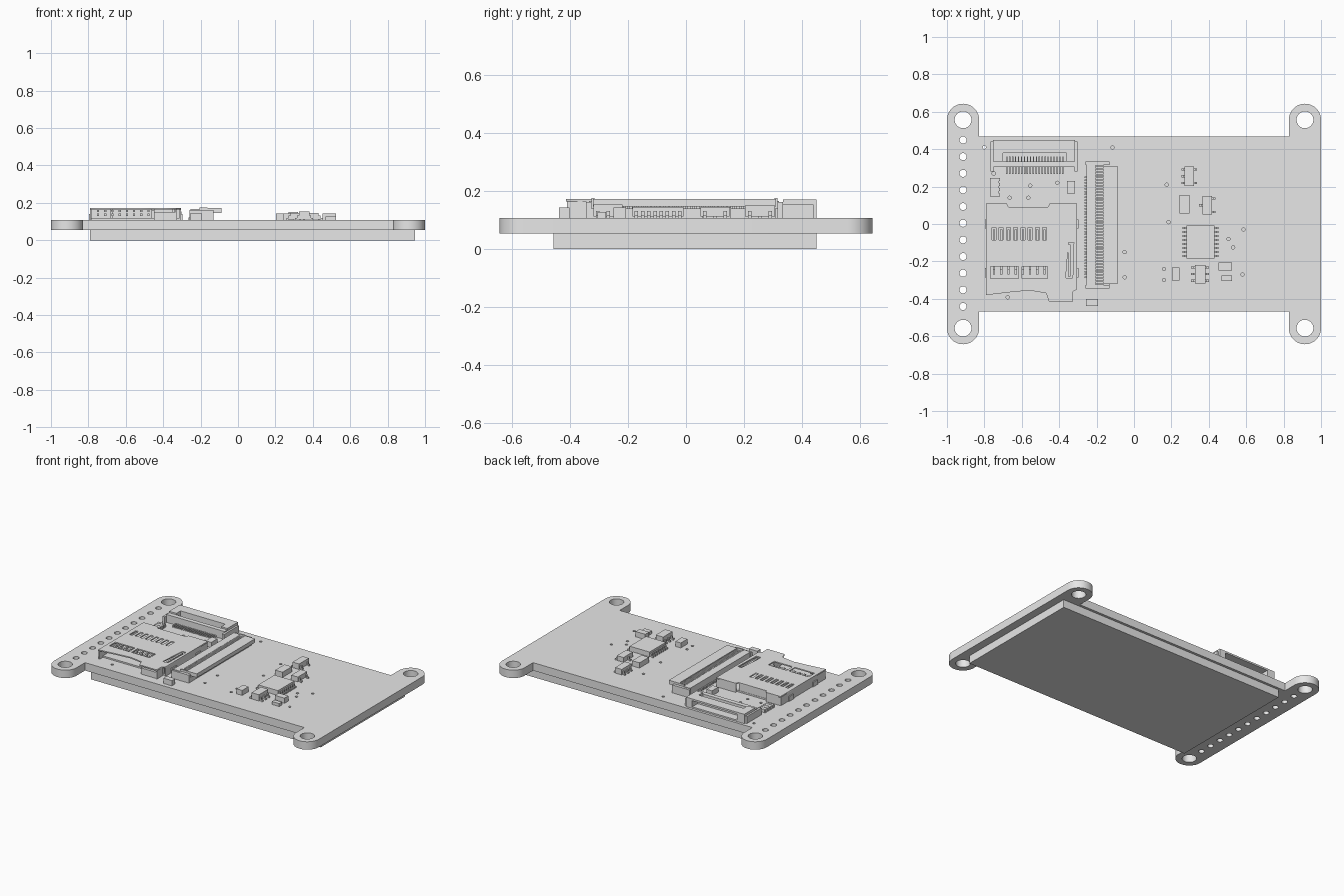
import bpy, bmesh, math
from mathutils import Matrix, Vector

cube = bpy.data.objects.get("Cube")
if cube:
    bpy.data.objects.remove(cube, do_unlink=True)

grey = bpy.data.materials.new("light_grey")
grey.use_nodes = True
grey.diffuse_color = (0.8, 0.8, 0.8, 1)
grey.node_tree.nodes["Principled BSDF"].inputs["Base Color"].default_value = (0.8, 0.8, 0.8, 1)

BOTTOM, TOP = 0.054, 0.108  # faces of the circuit board


def add_object(name, mesh):
    obj = bpy.data.objects.new(name, mesh)
    mesh.materials.clear()
    mesh.materials.append(grey)
    bpy.context.scene.collection.objects.link(obj)
    return obj


def arc(cx, cy, r, start, end, steps):
    """Points on an arc, angles in degrees."""
    angles = [math.radians(start + (end - start) * i / steps) for i in range(steps + 1)]
    return [(cx + r * math.cos(a), cy + r * math.sin(a)) for a in angles]


def circle(cx, cy, r, steps=24):
    return arc(cx, cy, r, 0, 360, steps)[:-1]


def rect(x0, x1, y0, y1):
    return [(x0, y0), (x1, y0), (x1, y1), (x0, y1)]


def plate(name, loops, z0, z1):
    """Flat plate: the first loop is the outline, the rest are holes."""
    curve = bpy.data.curves.new(name, "CURVE")
    curve.dimensions = "2D"
    curve.fill_mode = "BOTH"
    curve.extrude = (z1 - z0) / 2
    for loop in loops:
        spline = curve.splines.new("POLY")
        spline.points.add(len(loop) - 1)
        for point, (x, y) in zip(spline.points, loop):
            point.co = (x, y, 0, 1)
        spline.use_cyclic_u = True
    temp = bpy.data.objects.new(name + "_outline", curve)
    bpy.context.scene.collection.objects.link(temp)
    graph = bpy.context.evaluated_depsgraph_get()
    mesh = bpy.data.meshes.new_from_object(temp.evaluated_get(graph))
    bpy.data.objects.remove(temp, do_unlink=True)
    bm = bmesh.new()
    bm.from_mesh(mesh)
    bmesh.ops.remove_doubles(bm, verts=bm.verts, dist=1e-5)
    bmesh.ops.translate(bm, verts=bm.verts, vec=(0, 0, (z0 + z1) / 2))
    bmesh.ops.recalc_face_normals(bm, faces=bm.faces)
    bm.to_mesh(mesh)
    bm.free()
    return add_object(name, mesh)


def boxes(name, items):
    """One object from boxes given as (x0, x1, y0, y1, z0, z1)."""
    bm = bmesh.new()
    for x0, x1, y0, y1, z0, z1 in items:
        centre = Vector((x0 + x1, y0 + y1, z0 + z1)) / 2
        size = Matrix.Diagonal((x1 - x0, y1 - y0, z1 - z0, 1))
        bmesh.ops.create_cube(bm, size=1, matrix=Matrix.Translation(centre) @ size)
    mesh = bpy.data.meshes.new(name)
    bm.to_mesh(mesh)
    bm.free()
    return add_object(name, mesh)


def row(start, end, count):
    return [start + (end - start) * i / (count - 1) for i in range(count)]


# Display panel under the board
boxes("display_panel", [(-0.79, 0.945, -0.457, 0.45, 0, BOTTOM)])

# Circuit board with four mounting ears, header holes and vias
EX, EY, ER = 0.914, 0.557, 0.086
half = [(EX - ER, 0.467)] + arc(EX, EY, ER, 180, 0, 24)
half += arc(EX, -EY, ER, 0, -180, 24) + [(EX - ER, -0.467)]
outline = half + [(-x, y) for x, y in reversed(half)]
holes = [circle(sx * EX, sy * EY, 0.045, 32) for sx in (-1, 1) for sy in (-1, 1)]
holes += [circle(-EX, y, 0.019) for y in row(-0.441, 0.449, 11)]
vias = [(-0.8, 0.41), (-0.115, 0.41), (-0.05, -0.15), (-0.05, -0.285), (0.175, 0.21),
        (0.185, 0.01), (0.16, -0.24), (0.16, -0.3), (0.505, -0.08), (0.53, -0.125),
        (0.585, -0.03), (0.58, -0.27), (-0.75, 0.27), (-0.41, 0.22), (-0.555, 0.205),
        (-0.665, 0.14), (-0.565, 0.14), (-0.675, -0.392)]
holes += [circle(x, y, 0.009, 12) for x, y in vias]
board = plate("circuit_board", [outline] + holes, BOTTOM, TOP)
bpy.ops.object.select_all(action="DESELECT")
board.select_set(True)
bpy.context.view_layer.objects.active = board
bpy.ops.object.shade_smooth_by_angle()

# Card socket: pressed metal shell with slots
shell = [(-0.79, 0.11), (-0.68, 0.11), (-0.67, 0.09), (-0.46, 0.09), (-0.45, 0.11),
         (-0.305, 0.11), (-0.305, -0.35), (-0.325, -0.36), (-0.325, -0.414),
         (-0.455, -0.414), (-0.47, -0.37), (-0.56, -0.355), (-0.665, -0.365), (-0.79, -0.38)]
fingers = row(-0.749, -0.478, 8)
slots = [rect(x - 0.011, x + 0.011, -0.085, -0.018) for x in fingers]
slots += [rect(-0.767, -0.618, -0.292, -0.227), rect(-0.6, -0.462, -0.292, -0.227)]
slots.append([(-0.365, -0.29), (-0.328, -0.29), (-0.322, -0.1), (-0.35, -0.1)])
plate("card_socket_shell", [shell] + slots, 0.165, 0.173)
boxes("card_socket_walls", [
    (-0.79, -0.782, -0.375, 0.105, TOP, 0.166),
    (-0.313, -0.305, -0.345, 0.105, TOP, 0.166),
    (-0.333, -0.325, -0.41, -0.345, TOP, 0.166),
    (-0.785, -0.68, 0.098, 0.106, TOP, 0.166),
    (-0.67, -0.46, 0.08, 0.088, TOP, 0.166),
    (-0.45, -0.31, 0.098, 0.106, TOP, 0.166)])
boxes("card_socket_tabs", [(x - 0.004, x + 0.004, y - 0.025, y + 0.025, TOP, 0.14)
                           for x in (-0.793, -0.301) for y in (-0.26, 0.0)])
boxes("card_socket_tray", [(-0.785, -0.31, -0.34, 0.09, TOP, 0.118),
                           (-0.45, -0.33, -0.405, -0.3, TOP, 0.15)])
boxes("card_contacts", [(x - 0.006, x + 0.006, y0, y1, z, z + 0.012) for x in fingers
                        for y0, y1, z in ((-0.24, -0.03, 0.13), (-0.27, -0.24, 0.15))])
boxes("card_latch_spring", [(-0.352, -0.34, -0.28, -0.11, 0.12, 0.168)])

# Ribbon connector with teeth, lever and solder pins
boxes("ribbon_connector_housing", [
    (-0.255, -0.205, -0.335, 0.32, TOP, 0.166),
    (-0.205, -0.13, -0.325, 0.31, TOP, 0.14),
    (-0.26, -0.13, 0.315, 0.335, TOP, 0.162),
    (-0.26, -0.13, -0.345, -0.325, TOP, 0.162)])
boxes("ribbon_connector_teeth", [(-0.206, -0.162, y - 0.004, y + 0.004, 0.138, 0.166)
                                 for y in row(-0.305, 0.295, 40)])
boxes("ribbon_connector_lever", [(-0.163, -0.087, -0.32, 0.31, 0.147, 0.173),
                                 (-0.205, -0.163, -0.325, -0.315, 0.14, 0.176),
                                 (-0.205, -0.163, 0.305, 0.315, 0.14, 0.176)])
boxes("ribbon_connector_pins", [(-0.265, -0.254, y - 0.004, y + 0.004, TOP, 0.122)
                                for y in row(-0.285, 0.25, 36)])

# Rear cable connector, open at the back, with a slot on top
boxes("cable_connector_housing", [
    (-0.755, -0.315, 0.385, 0.45, 0.16, 0.172),
    (-0.755, -0.315, 0.385, 0.45, TOP, 0.118),
    (-0.755, -0.315, 0.38, 0.392, TOP, 0.172),
    (-0.755, -0.315, 0.305, 0.335, TOP, 0.162),
    (-0.755, -0.315, 0.335, 0.38, TOP, 0.135),
    (-0.755, -0.7, 0.335, 0.45, TOP, 0.172),
    (-0.362, -0.315, 0.335, 0.45, TOP, 0.172),
    (-0.767, -0.752, 0.28, 0.44, TOP, 0.155),
    (-0.317, -0.302, 0.28, 0.44, TOP, 0.155)])
pin_row = row(-0.68, -0.38, 20)
boxes("cable_connector_pins", [(x - 0.004, x + 0.004, 0.268, 0.306, TOP, 0.12) for x in pin_row]
      + [(x - 0.003, x + 0.003, 0.335, 0.36, 0.13, 0.145) for x in pin_row])


def chip(name, x, y, w, d, height, left, right, leg=0.017):
    """Chip body raised on bent legs; left and right list the leg positions."""
    z = TOP + 0.004
    items = [(x - w / 2, x + w / 2, y - d / 2, y + d / 2, z, height)]
    for side, legs in ((-1, left), (1, right)):
        edge, tip = x + side * w / 2, x + side * (w / 2 + leg)
        mid = (edge + tip) / 2
        for t in legs:
            y0, y1 = y + t - 0.006, y + t + 0.006
            items.append((min(edge, mid), max(edge, mid), y0, y1, z, z + 0.02))
            items.append((min(mid, tip), max(mid, tip), y0, y1, TOP, z + 0.006))
    boxes(name, items)


# Chips with legs
eight = row(-0.075, 0.075, 8)
three = row(-0.036, 0.036, 3)
chip("main_chip", 0.356, -0.096, 0.15, 0.176, 0.145, eight, eight, 0.022)
chip("regulator_chip", 0.295, 0.255, 0.05, 0.105, 0.15, three, [-0.036, 0.036])
chip("transistor", 0.392, 0.1, 0.05, 0.1, 0.145, [0], [-0.036, 0.036], 0.02)
chip("driver_chip", 0.353, -0.268, 0.056, 0.1, 0.155, three, three, 0.02)

# Small box parts: centre, width, depth and height
parts = [(0.27, 0.105, 0.055, 0.1, 0.036), (0.223, -0.268, 0.042, 0.07, 0.034),
         (0.489, -0.228, 0.072, 0.042, 0.036), (0.497, -0.29, 0.056, 0.03, 0.02),
         (-0.337, 0.197, 0.042, 0.068, 0.034), (-0.225, -0.42, 0.065, 0.036, 0.036)]
boxes("capacitors", [(x - w / 2, x + w / 2, y - d / 2, y + d / 2, TOP, TOP + h)
                     for x, y, w, d, h in parts])

# Resistor array with notched sides
boxes("resistor_array", [(-0.767, -0.722, 0.147, 0.247, TOP, 0.128)]
      + [(-0.771, -0.716, y - 0.008, y + 0.008, TOP, 0.13) for y in row(0.156, 0.238, 4)])
